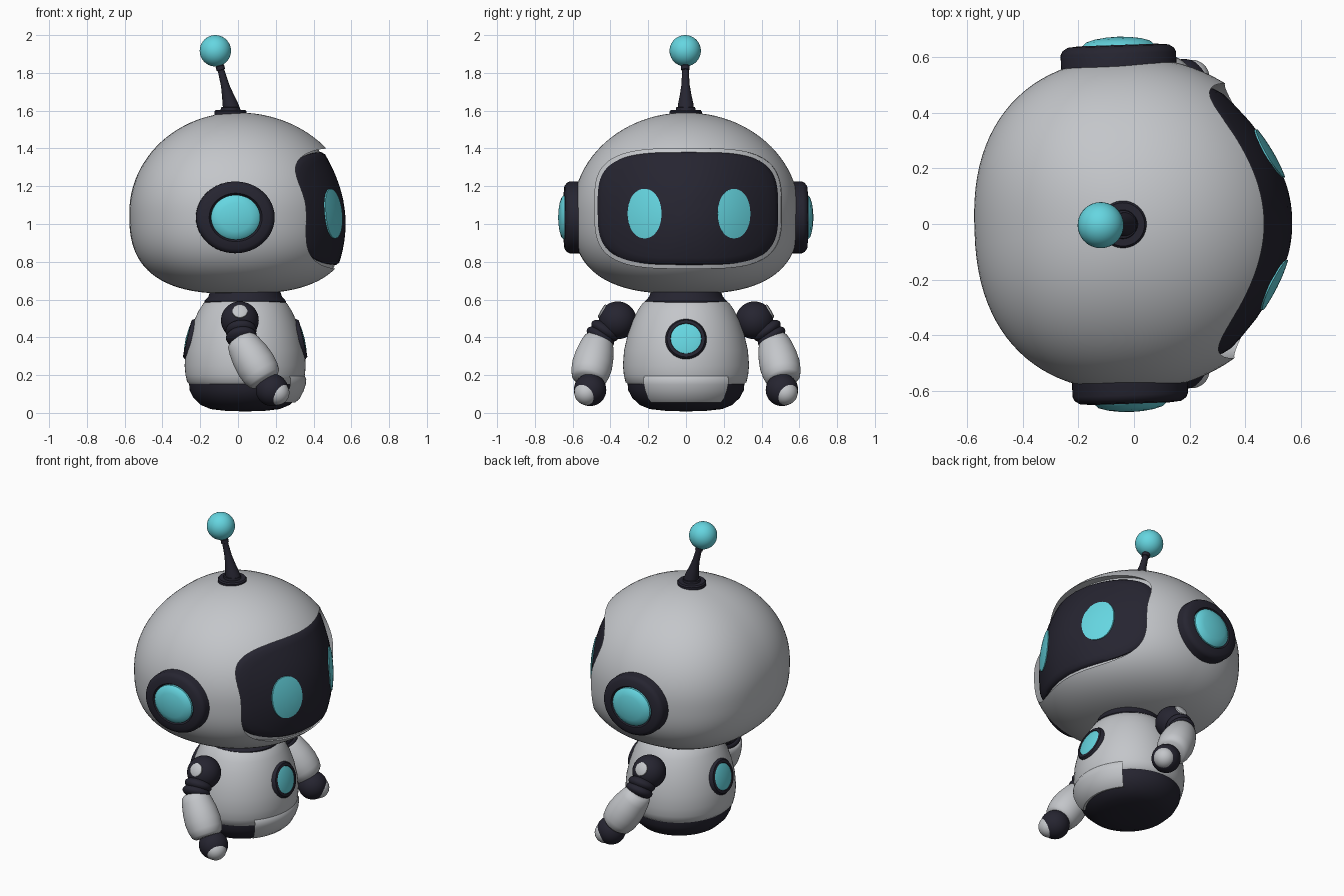
import bpy, bmesh, math
from mathutils import Vector, Quaternion

if "Cube" in bpy.data.objects:
    bpy.data.objects.remove(bpy.data.objects["Cube"])


def material(name, rgb):
    m = bpy.data.materials.new(name)
    m.diffuse_color = (*rgb, 1)
    m.use_nodes = True
    m.node_tree.nodes["Principled BSDF"].inputs["Base Color"].default_value = m.diffuse_color
    return m


LIGHT = material("light grey shell", (0.55, 0.565, 0.59))
DARK = material("dark navy", (0.019, 0.018, 0.030))
CYAN = material("cyan glow", (0.13, 0.67, 0.75))
HEAD_PARTS = []


def finish(name, bm, mat, angle=40):
    bmesh.ops.remove_doubles(bm, verts=bm.verts, dist=1e-5)
    bmesh.ops.recalc_face_normals(bm, faces=bm.faces)
    me = bpy.data.meshes.new(name)
    bm.to_mesh(me)
    bm.free()
    me.materials.append(mat)
    ob = bpy.data.objects.new(name, me)
    bpy.context.collection.objects.link(ob)
    smooth(ob, angle)
    return ob


def smooth(ob, angle=40):
    bpy.ops.object.select_all(action='DESELECT')
    ob.select_set(True)
    bpy.context.view_layer.objects.active = ob
    bpy.ops.object.shade_smooth_by_angle(angle=math.radians(angle))


def skin(name, rows, mat, closed=True, angle=40):
    """Surface through rows of points; collapsed rows become poles."""
    bm = bmesh.new()
    grid = [[bm.verts.new(p) for p in row] for row in rows]
    n = len(grid[0])
    for a, b in zip(grid, grid[1:]):
        for i in range(n if closed else n - 1):
            j = (i + 1) % n
            bm.faces.new((a[i], a[j], b[j], b[i]))
    return finish(name, bm, mat, angle)


def lathe(name, profile, mat, at=(0, 0, 0), axis=(0, 0, 1), scale=(1, 1), arc=None, n=48):
    """Revolve (radius, height) points about an axis; arc limits the sweep."""
    d = Vector(axis).normalized()
    q = Quaternion() if d.z > 0.999 else d.to_track_quat('Z', 'Y')
    if arc:
        angles = [-arc + 2 * arc * i / n for i in range(n + 1)]
    else:
        angles = [2 * math.pi * i / n for i in range(n)]
    rows = [[Vector(at) + q @ Vector((r * scale[0] * math.cos(a), r * scale[1] * math.sin(a), h))
             for a in angles] for r, h in profile]
    return skin(name, rows, mat, arc is None)


def ball(name, at, r, mat, axis=(0, 0, 1), squash=1):
    prof = [(r * math.sin(math.pi * i / 20), -r * squash * math.cos(math.pi * i / 20)) for i in range(21)]
    return lathe(name, prof, mat, at, axis, n=36)


def spow(v, e):
    return math.copysign(abs(v) ** e, v)


def visor_x(y, z):
    return 0.57 - 1.12 * y * y - 0.8 * (z - 1.0) ** 2


def pad(name, cy, cz, ry, rz, n, front, back, mat, drop=0.0):
    """Superellipse plate seen along x, between two curved surfaces."""
    ts = [0, .15, .3, .45, .6, .75, .88, .96, 1]
    rows = []
    for t, f, dx in [(t, front, drop if t == 1 else 0) for t in ts] + [(t, back, 0) for t in ts[::-1]]:
        row = []
        for i in range(96):
            a = 2 * math.pi * i / 96
            y = cy + t * ry * spow(math.cos(a), 2 / n)
            z = cz + t * rz * spow(math.sin(a), 2 / n)
            row.append((f(y, z) - dx, y, z))
        rows.append(row)
    return skin(name, rows, mat)


# Head shell: rounder top, fuller chin and back
def head_row(lat):
    h = math.sin(lat)
    n = 2.0 if h > 0 else 2.7
    r = max(0, 1 - abs(h) ** n) ** (1 / n)
    row = []
    for i in range(96):
        a = 2 * math.pi * i / 96
        c, s = math.cos(a), math.sin(a)
        m = 2.0 if c > 0 else 2.35
        row.append((r * (0.61 if c > 0 else 0.575) * spow(c, 2 / m),
                    r * 0.6 * spow(s, 2 / m), 1.06 + (0.53 if h > 0 else 0.43) * h))
    return row


head = skin("head_shell", [head_row(math.pi * (i / 48 - 0.5)) for i in range(49)], LIGHT)

# Recess cut for the visor
cutter = pad("visor_cutter", 0, 1.082, 0.495, 0.317, 3.5, lambda y, z: 0.9,
             lambda y, z: visor_x(y, z) - 0.02, LIGHT)
cutter.hide_render = True
mod = head.modifiers.new("visor_recess", 'BOOLEAN')
mod.object, mod.operation, mod.solver = cutter, 'DIFFERENCE', 'EXACT'
bpy.context.view_layer.objects.active = head
bpy.ops.object.modifier_apply(modifier=mod.name)
bpy.data.objects.remove(cutter)
smooth(head, 35)

# Visor and eyes
HEAD_PARTS += [head, pad("visor", 0, 1.082, 0.478, 0.298, 3.5, visor_x,
                         lambda y, z: visor_x(y, z) - 0.06, DARK, 0.012)]
for s, side in ((-1, "right"), (1, "left")):
    HEAD_PARTS.append(pad(side + "_eye", s * 0.237, 1.055, 0.088, 0.131, 2.1,
                          lambda y, z: visor_x(y, z) + 0.005,
                          lambda y, z: visor_x(y, z) - 0.003, CYAN))
    # Ear pods
    HEAD_PARTS.append(lathe(side + "_ear_ring",
                            [(0, -.12), (.2, -.12), (.2, .015), (.193, .03), (.175, .042), (.135, .046), (.125, .03), (0, .03)],
                            DARK, (-0.035, s * 0.6, 1.035), (0, s, 0), (1.04, 0.95)))
    HEAD_PARTS.append(lathe(side + "_ear_light",
                            [(0, .02), (.125, .02), (.125, .045), (.11, .059), (.08, .068), (.04, .074), (0, .076)],
                            CYAN, (-0.035, s * 0.6, 1.035), (0, s, 0), (1.04, 0.95)))

# Antenna
HEAD_PARTS += [
    lathe("antenna_base", [(0, -.03), (.085, -.03), (.085, .006), (.078, .014), (.052, .014), (.05, .028), (0, .03)],
          DARK, (-0.04, 0, 1.59)),
    lathe("antenna_stalk", [(0, -.02), (.046, -.02), (.04, .03), (.03, .08), (.022, .13), (.018, .2), (.018, .212),
                            (.023, .214), (.023, .235), (0, .25)], DARK, (-0.035, 0, 1.61), (-0.27, 0, 1), n=24),
    ball("antenna_ball", (-0.12, 0, 1.917), 0.083, CYAN)]
for ob in HEAD_PARTS:
    ob.rotation_euler.z = math.radians(2)   # head is turned a touch

# Torso, base, front hip plate and collar
BODY = (0.038, 0, 0)
WIDE = (0.96, 1.0)
lathe("torso", [(0, .15), (.305, .15), (.32, .163), (.329, .2), (.334, .25), (.328, .33), (.31, .41), (.286, .48),
                (.257, .54), (.23, .58), (.2, .603), (0, .61)], LIGHT, BODY, scale=WIDE, n=64)
lathe("hip_base", [(0, .008), (.1, .01), (.19, .02), (.245, .042), (.285, .08), (.306, .12), (.31, .16), (0, .17)],
      DARK, BODY, scale=WIDE, n=64)
lathe("hip_plate", [(.25, .06), (.275, .054), (.3, .075), (.322, .115), (.334, .15), (.337, .18), (.328, .196), (.3, .196)],
      LIGHT, BODY, scale=WIDE, arc=math.radians(42), n=32)
lathe("neck_collar", [(0, .57), (.216, .575), (.216, .592), (.195, .615), (.18, .66), (0, .66)], DARK, BODY)

# Round lights on chest and back
for s, place in ((1, "chest"), (-1, "back")):
    at, axis = (0.038 + s * 0.298, 0, 0.392), (s, 0, 0.24)
    lathe(place + "_ring", [(0, -.06), (.109, -.06), (.109, -.004), (.1, .008), (.083, .01), (.08, .004), (0, .004)],
          DARK, at, axis)
    lathe(place + "_light", [(0, -.01), (.081, -.01), (.081, .007), (.06, .013), (0, .017)], CYAN, at, axis)

# Arms
for s, side in ((-1, "right"), (1, "left")):
    ball(side + "_shoulder", (0.01, s * 0.362, 0.49), 0.1, DARK)
    lathe(side + "_shoulder_cap", [(0, .06), (.042, .06), (.04, .098), (.034, .102), (0, .103)], LIGHT,
          (0.01, s * 0.362, 0.49), (0, s * 0.85, 0.5), n=32)
    ball(side + "_upper_ring", (0.016, s * 0.43, 0.435), 0.082, DARK, (0.05, s * 0.55, -0.8), 0.5)
    ball(side + "_elbow_ring", (0.018, s * 0.453, 0.402), 0.082, DARK, (0.1, s * 0.5, -0.8), 0.5)
    lathe(side + "_forearm", [(0, 0), (.06, 0), (.078, .012), (.09, .05), (.102, .11), (.107, .17), (.102, .22),
                              (.092, .255), (.075, .27), (0, .272)], LIGHT,
          (0.008, s * 0.462, 0.395), (0.15, s * 0.06, -0.245))
    ball(side + "_hand", (0.18, s * 0.508, 0.122), 0.086, DARK)
    ball(side + "_finger_tip", (0.208, s * 0.527, 0.106), 0.064, LIGHT)
